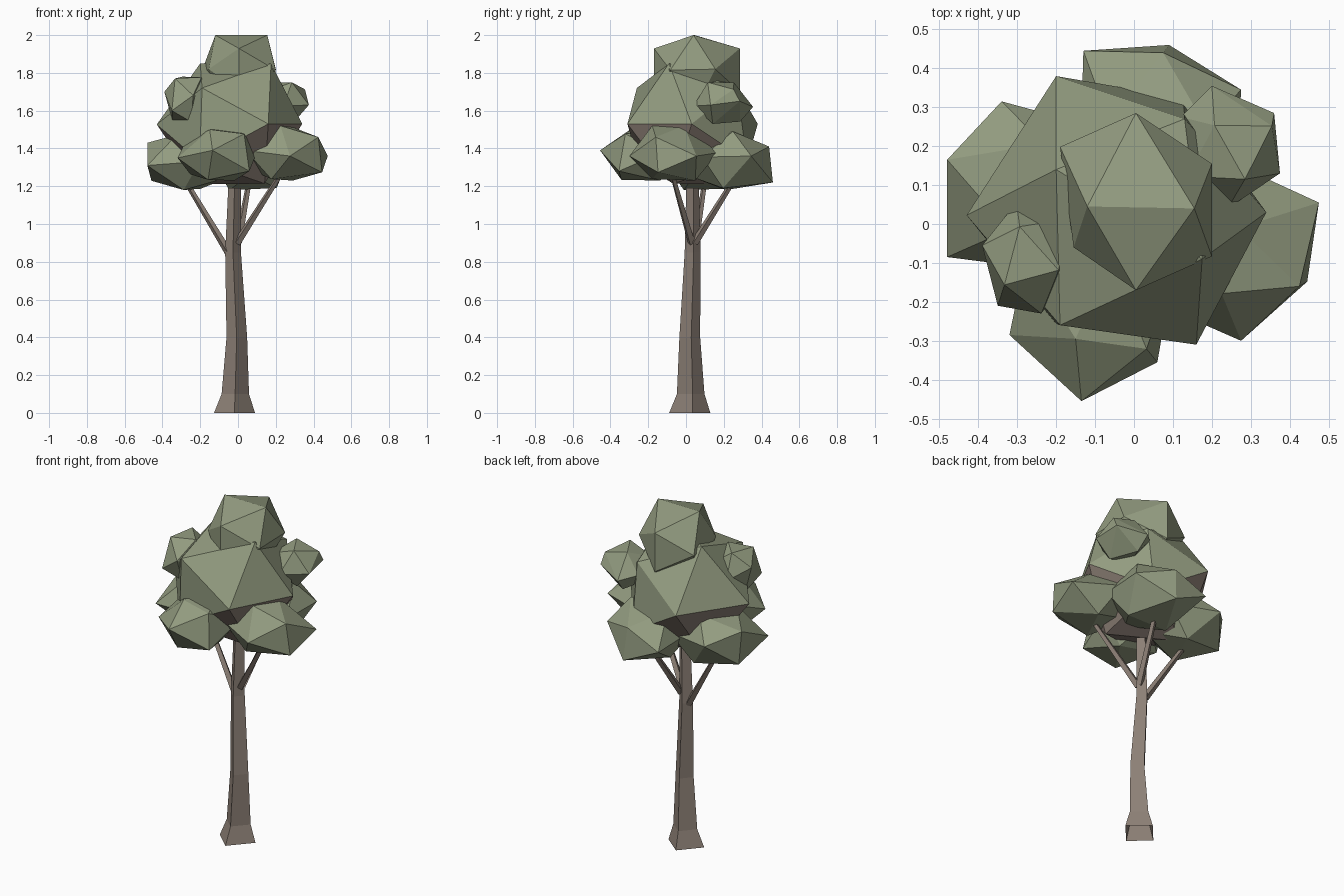
import bpy
import bmesh
from math import cos, sin, radians
from mathutils import Vector, Matrix

if "Cube" in bpy.data.objects:
    bpy.data.objects.remove(bpy.data.objects["Cube"])


def material(name, rgb):
    mat = bpy.data.materials.new(name)
    mat.use_nodes = True
    mat.diffuse_color = (*rgb, 1)
    mat.node_tree.nodes["Principled BSDF"].inputs["Base Color"].default_value = (*rgb, 1)
    return mat


LEAF = material("sage_green", (0.29, 0.33, 0.215))
BARK = material("bark_brown", (0.27, 0.22, 0.185))


def finish(name, bm, *mats):
    bmesh.ops.recalc_face_normals(bm, faces=bm.faces)
    mesh = bpy.data.meshes.new(name)
    bm.to_mesh(mesh)
    bm.free()
    for mat in mats:
        mesh.materials.append(mat)
    obj = bpy.data.objects.new(name, mesh)
    bpy.context.collection.objects.link(obj)
    return obj


def leaf_clump(name, low, high, pole, ring, corners=(), bark_below=False):
    """Twenty-sided clump, turned by two corner directions, fitted to a box,
    then made irregular by pulling the nearest free corners to given points."""
    bm = bmesh.new()
    bmesh.ops.create_icosphere(bm, subdivisions=1, radius=1)
    z = Vector(pole).normalized()
    y = z.cross(Vector(ring)).normalized()
    turn = Matrix((y.cross(z), y, z)).transposed()
    bmesh.ops.transform(bm, matrix=turn.to_4x4(), verts=bm.verts)
    for axis in range(3):
        reach = max(v.co[axis] for v in bm.verts)
        middle = (low[axis] + high[axis]) / 2
        half = (high[axis] - low[axis]) / 2
        for v in bm.verts:
            v.co[axis] = middle + v.co[axis] / reach * half
    free = list(bm.verts)
    for point in map(Vector, corners):
        nearest = min(free, key=lambda v: (v.co - point).length)
        nearest.co = point
        free.remove(nearest)
    bm.normal_update()
    if bark_below:
        for f in bm.faces:
            f.material_index = int(f.normal.z < -0.2)
    return finish(name, bm, LEAF, BARK)


# Foliage
leaf_clump("main_foliage", (-.43, -.31, 1.21), (.35, .38, 1.85),
           (.2, -.115, .382), (-.2, .115, .382),
           [(.175, -.09, 1.85), (-.2, .14, 1.85), (-.19, -.26, 1.72), (.16, -.31, 1.53),
            (.34, .03, 1.53), (.13, .27, 1.72), (-.2, .38, 1.53)], bark_below=True)
leaf_clump("top_foliage", (-.19, -.17, 1.63), (.2, .285, 2.0),
           (1, 0, 1.618), (-1, 0, 1.618),
           [(.155, .04, 2), (-.12, .045, 2), (.2, .155, 1.82), (-.155, -.06, 1.82)])
leaf_clump("front_foliage", (-.32, -.455, 1.23), (.1, .02, 1.51),
           (-.015, -.195, .02), (-.2, -.025, -.02),
           [(-.135, -.455, 1.39), (-.32, -.285, 1.35), (-.15, -.295, 1.5),
            (.06, -.355, 1.28)])
leaf_clump("side_foliage_left", (.04, -.3, 1.23), (.475, .17, 1.52),
           (.185, .125, -.02), (.135, -.09, -.13),
           [(.475, .055, 1.36), (.425, -.16, 1.46), (.275, -.3, 1.36), (.27, -.01, 1.52)])
leaf_clump("side_foliage_right", (-.48, -.12, 1.18), (-.04, .315, 1.48),
           (-.2, .065, .11), (-.2, -.185, -.03),
           [(-.48, .165, 1.43), (-.48, -.085, 1.31), (-.34, .315, 1.36)])
leaf_clump("back_foliage", (-.14, 0, 1.18), (.28, .46, 1.49),
           (.02, .2, -.16), (.005, .19, .11),
           [(.09, .46, 1.22), (.075, .44, 1.41), (-.13, .445, 1.32), (.275, .345, 1.36)])
leaf_clump("small_foliage_right", (-.4, -.23, 1.54), (-.14, .055, 1.78),
           (-.11, .03, .02), (-.065, -.125, -.05),
           [(-.39, -.055, 1.7), (-.17, -.13, 1.64), (-.35, -.21, 1.6)])
leaf_clump("small_foliage_left", (.12, .04, 1.53), (.375, .355, 1.75),
           (.035, -.085, .12), (.12, -.07, 0),
           [(.285, .115, 1.75), (.375, .13, 1.63), (.36, .285, 1.65), (.2, .355, 1.62)])

# Trunk: four-sided rings with a flared foot, open underneath
bm = bmesh.new()
rings = []
for x, y, height, radius in ((-.018, .02, 0, .109), (-.014, .025, .1, .073),
                             (-.006, .02, .4, .055), (-.026, .035, .85, .042),
                             (-.018, .035, 1.19, .034)):
    rings.append([bm.verts.new((x + radius * cos(radians(a)),
                                y + radius * sin(radians(a)), height))
                  for a in (8, 93, 185, 269)])
for lower, upper in zip(rings, rings[1:]):
    for i in range(4):
        j = (i + 1) % 4
        bm.faces.new((lower[i], lower[j], upper[j], upper[i]))
bm.faces.new(rings[-1])
finish("trunk", bm, BARK)


# Branches
def branch(name, start, end):
    start, end = Vector(start), Vector(end)
    along = end - start
    bm = bmesh.new()
    bmesh.ops.create_cone(bm, cap_ends=True, segments=4, radius1=.021,
                          radius2=.013, depth=along.length)
    turn = along.to_track_quat('Z', 'Y').to_matrix().to_4x4()
    bmesh.ops.transform(bm, matrix=Matrix.Translation((start + end) / 2) @ turn,
                        verts=bm.verts)
    finish(name, bm, BARK)


branch("branch_right", (-.045, .04, .84), (-.28, .1, 1.23))
branch("branch_left", (-.005, .03, .9), (.23, -.075, 1.27))
branch("branch_back", (.0, .045, .9), (.065, .27, 1.26))
